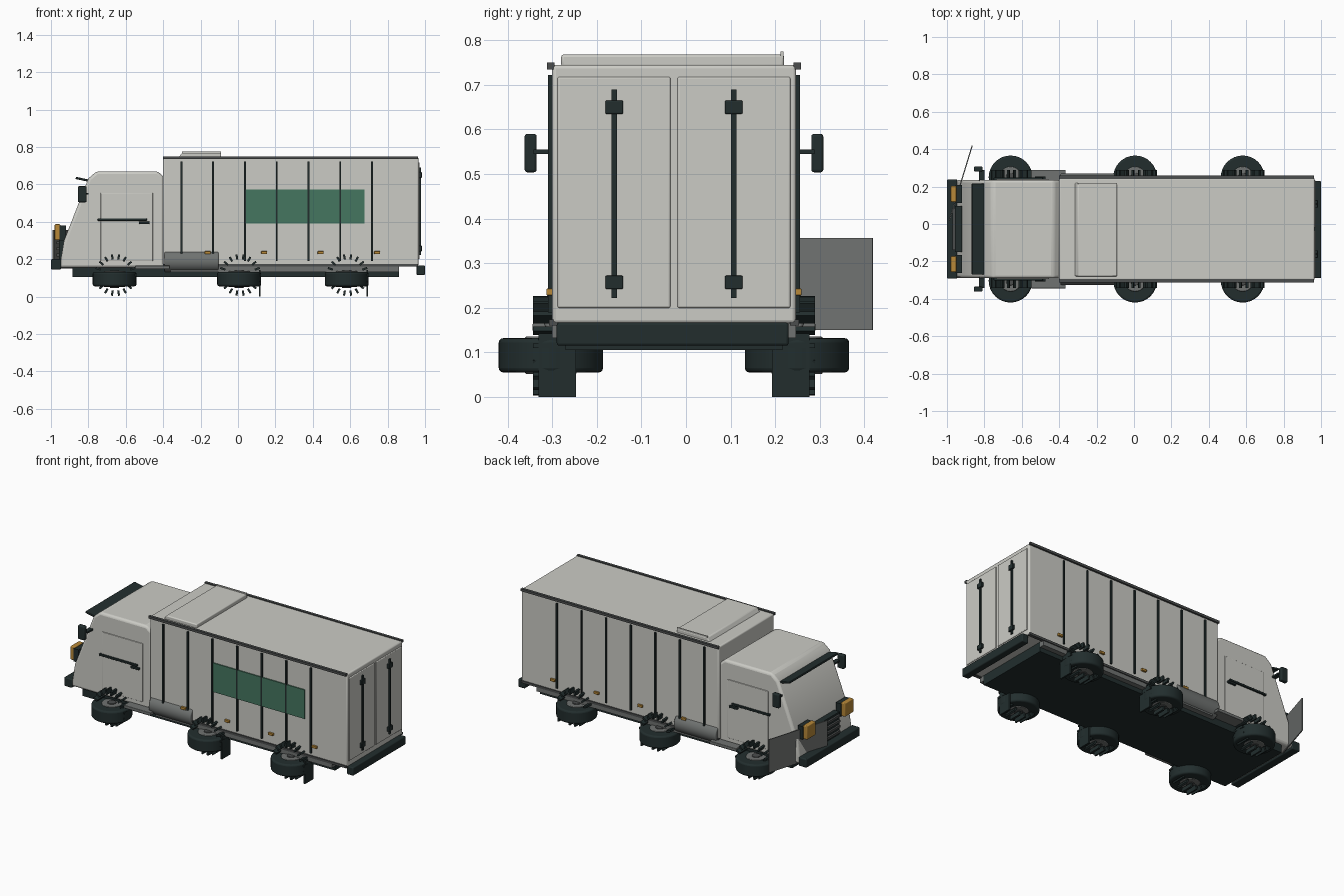
import bpy, bmesh, math
from mathutils import Matrix

if "Cube" in bpy.data.objects:
    bpy.data.objects.remove(bpy.data.objects["Cube"])

MID = -0.027  # centre plane of the truck body


def material(name, r, g, b):
    m = bpy.data.materials.new(name)
    m.use_nodes = True
    m.diffuse_color = (r, g, b, 1)
    m.node_tree.nodes["Principled BSDF"].inputs["Base Color"].default_value = (r, g, b, 1)
    return m


CREAM = material("warm white paint", 0.6, 0.6, 0.56)
DARK = material("dark rubber", 0.016, 0.027, 0.027)
GREEN = material("green panel", 0.06, 0.18, 0.115)
GREY = material("grey metal", 0.16, 0.17, 0.165)
RAIL = material("dark grey trim", 0.07, 0.075, 0.075)
AMBER = material("amber lamp", 0.48, 0.25, 0.04)


def finish(name, bm, mat, bevel=0):
    bmesh.ops.recalc_face_normals(bm, faces=bm.faces)
    mesh = bpy.data.meshes.new(name)
    bm.to_mesh(mesh)
    bm.free()
    mesh.materials.append(mat)
    ob = bpy.data.objects.new(name, mesh)
    bpy.context.collection.objects.link(ob)
    if bevel:
        mod = ob.modifiers.new("Rounded edges", "BEVEL")
        mod.width = bevel
        mod.segments = 3
        mod.limit_method = "ANGLE"
    bpy.ops.object.select_all(action="DESELECT")
    ob.select_set(True)
    bpy.context.view_layer.objects.active = ob
    bpy.ops.object.shade_smooth_by_angle(angle=math.radians(35))
    return ob


def box(name, x, y, z, mat, bevel=0):
    """Box between (min, max) pairs on each axis."""
    bm = bmesh.new()
    size = [p[1] - p[0] for p in (x, y, z)]
    mid = [(p[1] + p[0]) / 2 for p in (x, y, z)]
    bmesh.ops.create_cube(bm, size=1, matrix=Matrix.Translation(mid) @ Matrix.Diagonal((*size, 1)))
    return finish(name, bm, mat, bevel)


def side_y(side, inner, outer):
    """Span in y on one side, measured outwards from the centre plane."""
    return sorted((MID + side * inner, MID + side * outer))


def cylinder(name, radius, depth, matrix, mat, bevel=0):
    bm = bmesh.new()
    bmesh.ops.create_cone(bm, cap_ends=True, segments=32, radius1=radius,
                          radius2=radius, depth=depth, matrix=matrix)
    return finish(name, bm, mat, bevel)


def extrude_profile(name, points, y0, y1, mat, bevel=0):
    bm = bmesh.new()
    face = bm.faces.new([bm.verts.new((x, y0, z)) for x, z in points])
    new = bmesh.ops.extrude_face_region(bm, geom=[face])["geom"]
    bmesh.ops.translate(bm, vec=(0, y1 - y0, 0),
                        verts=[v for v in new if isinstance(v, bmesh.types.BMVert)])
    return finish(name, bm, mat, bevel)


# Main bodies
box("cargo_box", (-0.4, 0.965), (-0.3, 0.247), (0.165, 0.745), CREAM, 0.008)
extrude_profile("cab", [(-0.955, 0.155), (-0.93, 0.3), (-0.8, 0.632), (-0.755, 0.67),
                        (-0.43, 0.67), (-0.395, 0.64), (-0.395, 0.155)],
                -0.29, 0.236, CREAM, 0.015)
extrude_profile("roof_hatch", [(-0.32, 0.74), (-0.3, 0.768), (-0.09, 0.768), (-0.09, 0.74)],
                -0.28, 0.22, CREAM, 0.006)
box("hatch_lip", (-0.3, -0.09), (0.212, 0.219), (0.76, 0.775), CREAM)
box("chassis", (-0.885, 0.86), (-0.27, 0.216), (0.105, 0.166), DARK)

# Bumpers
box("front_bumper", (-1.0, -0.945), (-0.292, 0.238), (0.145, 0.2), DARK, 0.006)
box("rear_bumper", (0.955, 1.0), (-0.29, 0.23), (0.115, 0.167), DARK, 0.006)

# Front end: grille, slats, lamps, sun visor and the swung-out panel
box("grille", (-0.958, -0.92), (-0.15, 0.096), (0.2, 0.34), DARK)
for i in range(4):
    z = 0.215 + i * 0.033
    box("grille_slat", (-0.97, -0.95), (-0.14, 0.086), (z, z + 0.014), RAIL)
visor = box("sun_visor", (-0.04, 0.04), (-0.243, 0.243), (-0.006, 0.006), DARK, 0.003)
visor.location = (-0.828, MID, 0.626)
visor.rotation_euler.y = math.radians(12)
panel = box("swung_panel", (-0.003, 0.003), (-0.42, 0), (0.15, 0.357), GREY)
panel.location = (-0.865, 0.419, 0)
panel.rotation_euler.z = math.radians(-17)

# Rear doors with lock rods
for side in (-1, 1):
    box("rear_door", (0.955, 0.971), side_y(side, 0.008, 0.261), (0.2, 0.718), CREAM, 0.004)
    box("lock_rod", (0.968, 0.979), side_y(side, 0.128, 0.14), (0.222, 0.69), DARK)
    for z in (0.257, 0.65):
        box("lock_bracket", (0.968, 0.983), side_y(side, 0.114, 0.154),
            (z - 0.015, z + 0.015), DARK, 0.003)

# Parts on both flanks
for side in (-1, 1):
    box("roof_rail", (-0.402, 0.963), side_y(side, 0.268, 0.285), (0.735, 0.75), RAIL)
    box("side_sill", (-0.36, 0.86), side_y(side, 0.23, 0.274), (0.132, 0.165), GREY)
    box("sill_strip", (-0.4, 0.963), side_y(side, 0.26, 0.28), (0.16, 0.174), RAIL)
    for i in range(7):
        x = -0.303 + i * 0.17
        box("side_rib", (x - 0.005, x + 0.005), side_y(side, 0.268, 0.283), (0.19, 0.722), DARK)
    for i in range(4):
        x = -0.162 + i * 0.302
        box("side_marker", (x - 0.016, x + 0.016), side_y(side, 0.27, 0.286),
            (0.228, 0.243), AMBER, 0.002)
    # Cab door, handle, mirror, step and headlamp
    box("cab_door", (-0.735, -0.455), side_y(side, 0.25, 0.267), (0.19, 0.555), CREAM, 0.003)
    box("door_strip", (-0.75, -0.487), side_y(side, 0.26, 0.276), (0.405, 0.418), DARK, 0.003)
    box("door_handle", (-0.53, -0.472), side_y(side, 0.26, 0.28), (0.388, 0.401), DARK, 0.003)
    box("mirror", (-0.856, -0.81), side_y(side, 0.308, 0.335), (0.504, 0.59), DARK, 0.006)
    box("mirror_arm", (-0.828, -0.8), side_y(side, 0.24, 0.315), (0.545, 0.555), DARK)
    box("cab_step", (-0.55, -0.365), side_y(side, 0.22, 0.317), (0.147, 0.166), GREY, 0.003)
    box("headlamp_mount", (-0.955, -0.92), side_y(side, 0.14, 0.235), (0.3, 0.38), DARK)
    box("headlamp", (-0.98, -0.95), side_y(side, 0.145, 0.23), (0.302, 0.387), AMBER, 0.005)
    # Fuel tank
    lying = Matrix.Translation((-0.248, MID + side * 0.238, 0.19)) @ Matrix.Rotation(math.pi / 2, 4, "Y")
    cylinder("fuel_tank", 0.06, 0.29, lying, GREY, 0.006)

box("green_panel", (0.037, 0.675), side_y(-1, 0.272, 0.28), (0.392, 0.573), GREEN)


# Flat-lying wheels with upright rings of tread lugs
def tread_ring(x, y):
    bm = bmesh.new()
    count = 18
    for i in range(count):
        turn = Matrix.Rotation(2 * math.pi * (i + 0.5) / count, 4, "Y")
        bmesh.ops.create_cube(bm, size=1, matrix=Matrix.Translation((x, y, 0.115)) @ turn
                              @ Matrix.Translation((0, 0, 0.098))
                              @ Matrix.Diagonal((0.011, 0.081, 0.028, 1)))
    finish("tread_lugs", bm, DARK)


for x in (-0.66, 0.006, 0.581):
    for side in (-1, 1):
        y = MID + side * 0.276
        cylinder("tire", 0.117, 0.077, Matrix.Translation((x, y, 0.0935)), DARK, 0.01)
        cylinder("wheel_hub", 0.058, 0.084, Matrix.Translation((x, y, 0.0935)), GREY, 0.004)
        cylinder("hub_cap", 0.025, 0.094, Matrix.Translation((x, y, 0.0935)), RAIL, 0.003)
        tread_ring(x + 0.005, y)
        if x > -0.5:
            box("mud_flap", (x + 0.105, x + 0.115), side_y(side, 0.22, 0.304), (0.0, 0.142), DARK)
